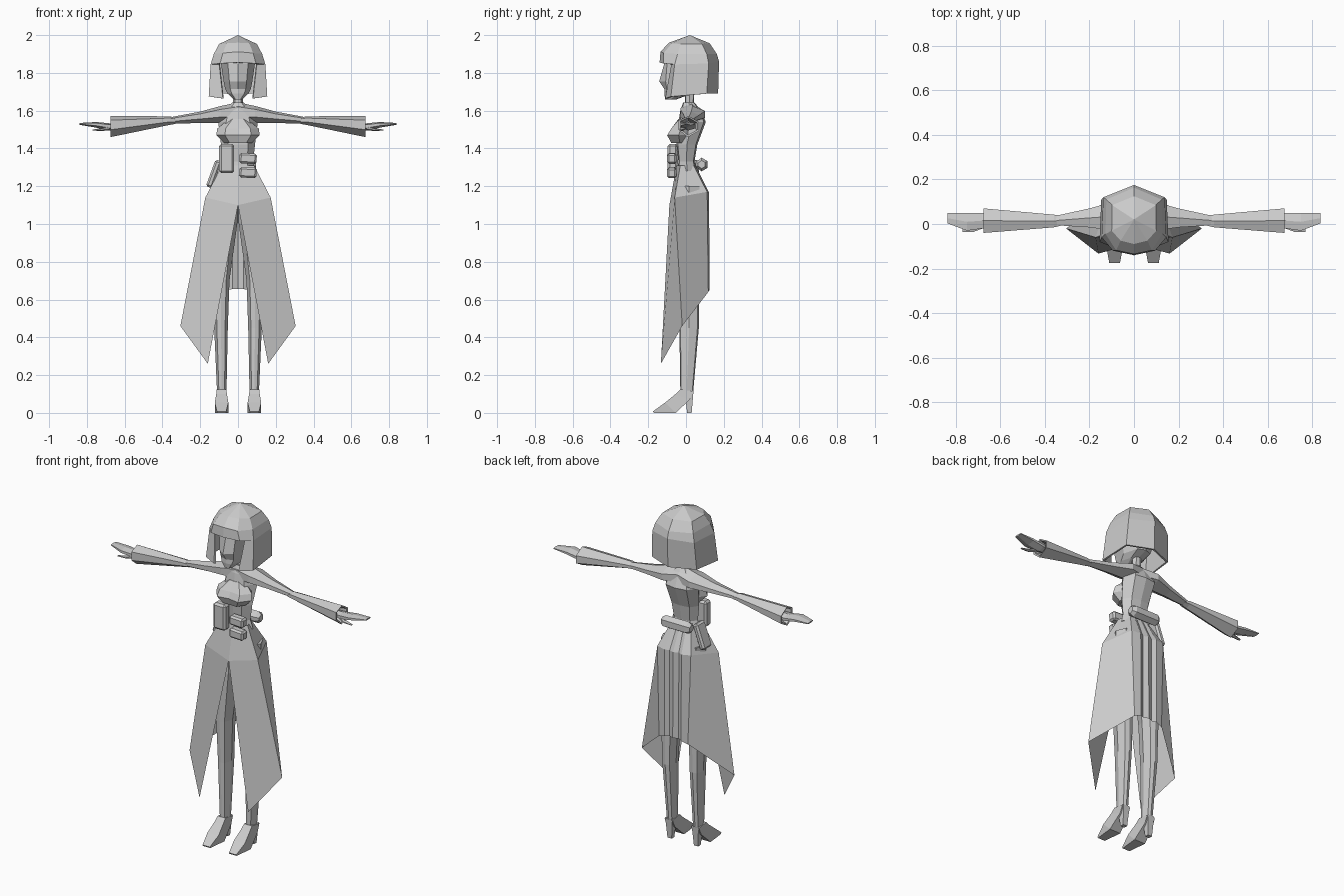
import bpy, bmesh
from mathutils import Vector, Matrix

if "Cube" in bpy.data.objects:
    bpy.data.objects.remove(bpy.data.objects["Cube"])

grey = bpy.data.materials.new("plain_grey")
grey.use_nodes = True
COLOUR = (0.6, 0.6, 0.6, 1)
grey.diffuse_color = COLOUR
grey.node_tree.nodes["Principled BSDF"].inputs["Base Color"].default_value = COLOUR


def finish(name, bm, mirror=False, thickness=0):
    bmesh.ops.recalc_face_normals(bm, faces=bm.faces)
    mesh = bpy.data.meshes.new(name)
    bm.to_mesh(mesh)
    bm.free()
    mesh.materials.append(grey)
    obj = bpy.data.objects.new(name, mesh)
    bpy.context.collection.objects.link(obj)
    if mirror:
        obj.modifiers.new("mirror", "MIRROR").merge_threshold = 0.001
    if thickness:
        solid = obj.modifiers.new("thickness", "SOLIDIFY")
        solid.thickness = thickness
    return obj


def loft(name, rings, mirror=False, closed=True):
    """Skin a list of equal rings; closed rings also get end caps."""
    bm = bmesh.new()
    rows = [[bm.verts.new(p) for p in ring] for ring in rings]
    n = len(rows[0])
    for a, b in zip(rows, rows[1:]):
        for i in range(n if closed else n - 1):
            j = (i + 1) % n
            bm.faces.new((a[i], a[j], b[j], b[i]))
    if closed:
        bm.faces.new(rows[0])
        bm.faces.new(rows[-1])
    return finish(name, bm, mirror)


def level(z, w, front, back, cx=0, dip=0):
    """Eight-sided horizontal section; dip moves the front centre."""
    mid, h = (front + back) / 2, (back - front) / 2
    return [(cx, front + dip, z), (cx + w * .6, front + h * .12, z), (cx + w, mid, z),
            (cx + w * .65, back - h * .15, z), (cx, back, z), (cx - w * .65, back - h * .15, z),
            (cx - w, mid, z), (cx - w * .6, front + h * .12, z)]


def across(x, low, high, front, back):
    """Six-sided section of a limb that runs along x."""
    mid, y = (low + high) / 2, (front + back) / 2
    return [(x, front, mid - .3 * (mid - low)), (x, y - .1 * (y - front), low), (x, back, low * .7 + high * .3),
            (x, back, mid + .4 * (high - mid)), (x, y, high), (x, front, mid + .6 * (high - mid))]


def box(name, size, place, bevel, tilt=0):
    bm = bmesh.new()
    bmesh.ops.create_cube(bm, size=1)
    bmesh.ops.scale(bm, vec=size, verts=bm.verts)
    bmesh.ops.bevel(bm, geom=bm.edges[:], offset=bevel, segments=1, affect="EDGES")
    bmesh.ops.rotate(bm, matrix=Matrix.Rotation(tilt, 3, "Y"), verts=bm.verts)
    bmesh.ops.translate(bm, vec=place, verts=bm.verts)
    return finish(name, bm)


# Torso, bust and neck
loft("torso", [level(1.28, .095, -.045, .06), level(1.33, .08, -.04, .045), level(1.42, .09, -.05, .06),
               level(1.54, .105, -.04, .105), level(1.6, .085, -.03, .08), level(1.643, .03, -.015, .045)])
loft("bust", [level(1.555, .05, -.04, .03), level(1.505, .11, -.085, .03, dip=.012),
              level(1.47, .115, -.108, .03, dip=.02), level(1.43, .075, -.085, .02, dip=.008)])
loft("neck", [level(1.62, .027, -.005, .04), level(1.72, .024, -.005, .045)])

# Arms, flared sleeves with a hollow cuff, hands
loft("arms", [across(0, 1.53, 1.643, -.025, .08), across(.09, 1.535, 1.625, -.03, .1),
              across(.2, 1.535, 1.595, -.015, .07), across(.36, 1.53, 1.565, -.005, .035)], True)
loft("sleeves", [across(.33, 1.53, 1.562, -.008, .038), across(.36, 1.525, 1.57, -.015, .042),
                 across(.675, 1.46, 1.572, -.04, .07), across(.672, 1.47, 1.563, -.03, .06),
                 across(.6, 1.5, 1.545, -.01, .035)], True)
loft("hands", [across(.59, 1.5, 1.54, -.01, .035), across(.68, 1.495, 1.533, -.02, .05),
               across(.75, 1.51, 1.54, -.03, .05), across(.838, 1.525, 1.535, .003, .05)], True)
loft("thumbs", [across(.68, 1.497, 1.518, -.02, .005), across(.72, 1.492, 1.508, -.035, -.01),
                across(.77, 1.495, 1.5, -.035, -.022)], True)

# Head with pointed nose, chin and neck-side jaw
loft("head", [level(1.66, .022, -.11, -.05), level(1.69, .055, -.115, .03), level(1.715, .068, -.115, .1),
              level(1.755, .076, -.122, .12, dip=-.02), level(1.85, .09, -.115, .13),
              level(1.92, .07, -.09, .1)])

# Bobbed hair: crown, fringe and long side locks
bm = bmesh.new()
CROWN = [[(0, -.09, 1.96), (.06, -.075, 1.957), (.1, -.03, 1.953), (.098, .085, 1.953), (0, .125, 1.957)],
         [(0, -.135, 1.912), (.08, -.118, 1.905), (.128, -.045, 1.9), (.124, .11, 1.9), (0, .163, 1.9)],
         [(0, -.14, 1.855), (.095, -.12, 1.85), (.145, -.06, 1.845), (.138, .12, 1.85), (0, .175, 1.86)]]
LOCKS = [(.08, -.11, 1.665), (.155, -.08, 1.675), (.147, .11, 1.69), (0, .17, 1.69)]
rows = [[bm.verts.new(p) for p in row] for row in CROWN]
top = bm.verts.new((0, .02, 2))
for i in range(4):
    bm.faces.new((top, rows[0][i], rows[0][i + 1]))
    for a, b in zip(rows, rows[1:]):
        bm.faces.new((a[i], b[i], b[i + 1], a[i + 1]))
temple = bm.verts.new((.1, -.078, 1.845))
upper = [temple] + rows[2][2:]
lower = [bm.verts.new(p) for p in LOCKS]
for i in range(3):
    bm.faces.new((upper[i], lower[i], lower[i + 1], upper[i + 1]))
bm.faces.new((rows[2][1], temple, rows[2][2]))
finish("hair", bm, True, .012)

# Long open-fronted skirt with a pleated back
bm = bmesh.new()
WAIST = [(0, -.05, 1.31), (.085, -.03, 1.31), (.06, .04, 1.31), (.04, .05, 1.31), (.02, .045, 1.31), (0, .05, 1.31)]
HIP = [(0, -.088, 1.1), (.173, -.06, 1.14), (.11, .112, 1.17), (.055, .122, 1.165), (.03, .11, 1.165), (0, .122, 1.165)]
HEM = [(.16, -.133, .26), (.305, -.02, .46), (.095, .118, .64), (.055, .125, .652), (.03, .113, .655), (0, .125, .655)]
waist, hip, hem = [[bm.verts.new(p) for p in row] for row in (WAIST, HIP, HEM)]
for i in range(5):
    bm.faces.new((waist[i], hip[i], hip[i + 1], waist[i + 1]))
    bm.faces.new((hem[i], hem[i + 1], hip[i + 1], hip[i]))
finish("skirt", bm, True)

# Legs and high-heeled shoes
loft("legs", [level(1.2, .07, -.05, .08, .07), level(1.0, .068, -.055, .085, .072), level(.7, .045, -.045, .072, .09),
              level(.45, .036, -.035, .068, .09), level(.11, .025, -.03, .038, .086)], True)


def shoe_ring(top, sole, w):
    return [(.087 + s * w, y, z) for s, (y, z) in ((-1, top), (1, top), (1, sole), (-1, sole))]


loft("shoes", [shoe_ring((-.03, .125), (.04, .115), .026), shoe_ring((-.055, .1), (.02, .07), .028),
               shoe_ring((-.11, .055), (-.055, 0), .036), shoe_ring((-.175, .008), (-.17, 0), .024)], True)
loft("heels", [shoe_ring((-.005, .1), (.04, .12), .022), shoe_ring((.006, 0), (.03, 0), .014)], True)

# Belt pouches, side holster and rolled back bag
box("tall_pouch", (.08, .055, .155), (-.06, -.07, 1.347), .012)
for z in (1.272, 1.347):
    box("small_pouch", (.092, .05, .055), (.053, -.075, z), .01, .05)
box("side_holster", (.035, .08, .15), (-.128, .03, 1.265), .01, .35)
loft("back_bag", [[(x, .083 + s * y, 1.315 + s * z) for y, z in
                   ((-.034, -.012), (0, -.036), (.03, -.018), (.03, .018), (0, .036), (-.034, .012))]
                  for x, s in ((-.095, .6), (-.075, 1), (.075, 1), (.095, .6))])
